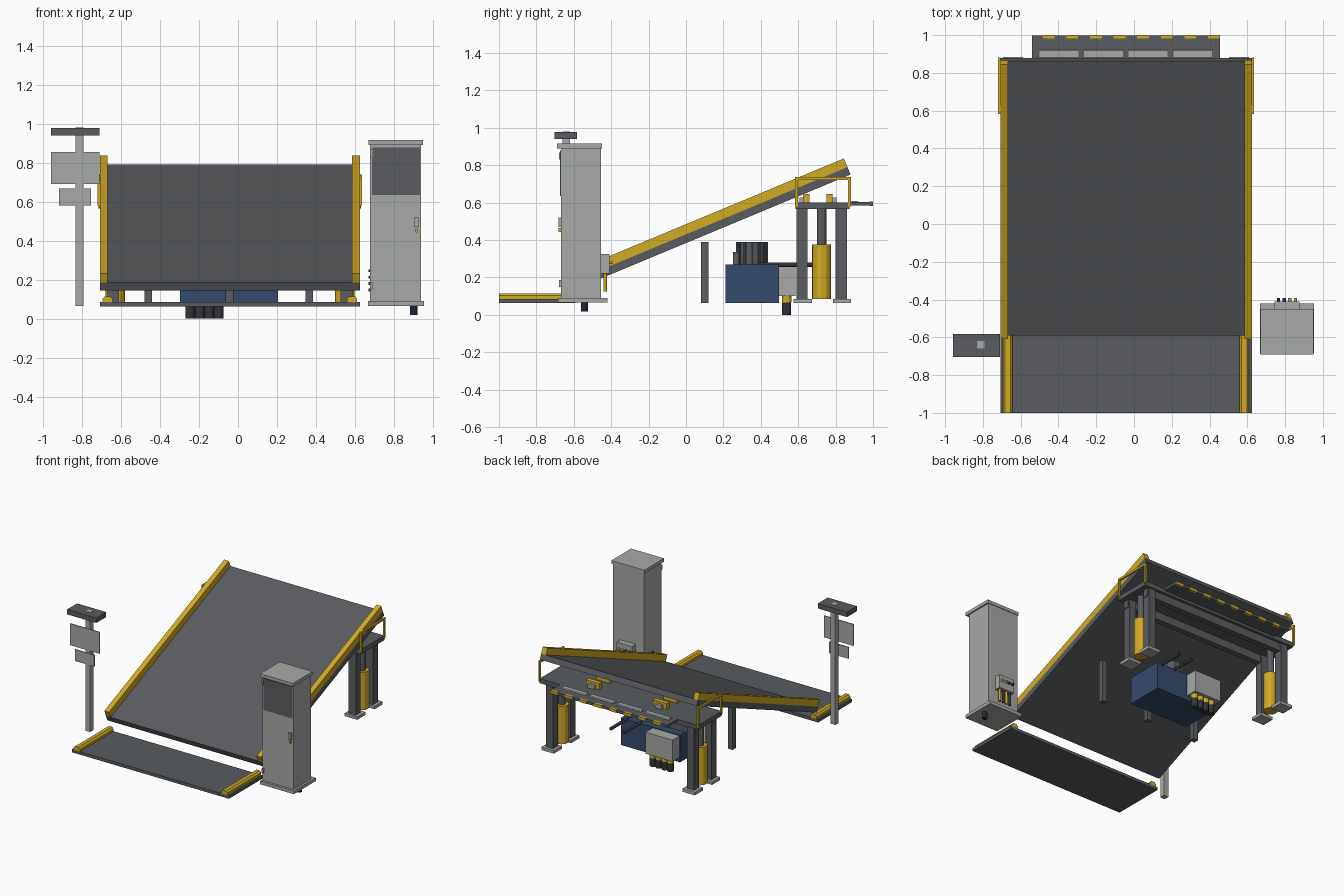
import bpy, bmesh, math
from mathutils import Vector

if "Cube" in bpy.data.objects:
    bpy.data.objects.remove(bpy.data.objects["Cube"], do_unlink=True)


def material(name, rgb):
    m = bpy.data.materials.new(name)
    m.use_nodes = True
    m.diffuse_color = (*rgb, 1)
    m.node_tree.nodes["Principled BSDF"].inputs["Base Color"].default_value = (*rgb, 1)
    return m


STEEL = material("dark steel", (0.100, 0.107, 0.115))
GREY = material("light grey", (0.39, 0.40, 0.385))
YELLOW = material("safety yellow", (0.64, 0.41, 0.018))
BLUE = material("tank blue", (0.037, 0.070, 0.145))
NAVY = material("gland navy", (0.014, 0.022, 0.040))
BLACK = material("hose black", (0.035, 0.036, 0.040))

CX = -0.042  # centre line of the dock


def finish(name, bm, mat):
    bmesh.ops.recalc_face_normals(bm, faces=bm.faces)
    me = bpy.data.meshes.new(name)
    bm.to_mesh(me)
    bm.free()
    me.materials.append(mat)
    ob = bpy.data.objects.new(name, me)
    bpy.context.collection.objects.link(ob)
    return ob


def box(name, x, y, z, mat):
    """Box from (min, max) pairs."""
    bm = bmesh.new()
    bmesh.ops.create_cube(bm, size=1)
    for v in bm.verts:
        v.co = Vector([r[0] + (c + 0.5) * (r[1] - r[0]) for c, r in zip(v.co, (x, y, z))])
    return finish(name, bm, mat)


def prism(name, pts, span, axis, mat):
    """Profile extruded along x (points are y, z) or along y (points are x, z)."""
    bm = bmesh.new()
    put = (lambda p, s: (s, p[0], p[1])) if axis == "x" else (lambda p, s: (p[0], s, p[1]))
    face = bm.faces.new([bm.verts.new(put(p, span[0])) for p in pts])
    ext = bmesh.ops.extrude_face_region(bm, geom=[face])
    d = span[1] - span[0]
    bmesh.ops.translate(bm, verts=[g for g in ext["geom"] if isinstance(g, bmesh.types.BMVert)],
                        vec=(d, 0, 0) if axis == "x" else (0, d, 0))
    return finish(name, bm, mat)


def rod(name, a, b, r, mat, sides=12):
    """Cylinder between two points."""
    a, b = Vector(a), Vector(b)
    bm = bmesh.new()
    bmesh.ops.create_cone(bm, cap_ends=True, segments=sides, radius1=r, radius2=r, depth=(b - a).length)
    bm.transform((b - a).to_track_quat("Z", "Y").to_matrix().to_4x4())
    bmesh.ops.translate(bm, verts=bm.verts, vec=(a + b) / 2)
    return finish(name, bm, mat)


def mirrored(x, side):
    """x range on the -x side, or its mirror about the centre line."""
    return x if side == "right" else (2 * CX - x[1], 2 * CX - x[0])


# Tilted deck and its side rails
low, high = Vector((-0.573, 0.145)), Vector((0.88, 0.75))
along = (high - low).normalized()
up = Vector((-along.y, along.x))


def slope_strip(name, h0, h1, x, mat):
    prism(name, [low + up * h0, high + up * h0, high + up * h1, low + up * h1], x, "x", mat)


slope_strip("deck", 0, 0.043, (-0.708, 0.624), STEEL)

# Entry plate
box("entry_plate", (-0.708, 0.624), (-1.0, -0.59), (0.062, 0.085), STEEL)

for side in ("right", "left"):
    slope_strip(f"{side}_rail", 0.043, 0.093, mirrored((-0.708, -0.668), side), YELLOW)

    # Chamfered curb on the entry plate
    s = 1 if side == "right" else -1
    prof = [(-0.652, 0.085), (-0.600, 0.085), (-0.600, 0.102), (-0.612, 0.115), (-0.640, 0.115), (-0.652, 0.102)]
    prism(f"{side}_entry_curb", [(CX + s * p[0], p[1]) for p in prof], (-1.0, -0.59), "y", YELLOW)

    # Columns with foot plates
    for end, y in (("front", 0.62), ("rear", 0.83)):
        box(f"{side}_{end}_column", mirrored((-0.67, -0.61), side), (y - 0.03, y + 0.03), (0.085, 0.565), STEEL)
        box(f"{side}_{end}_foot", mirrored((-0.693, -0.587), side), (y - 0.045, y + 0.053), (0.062, 0.085), GREY)

    # Lifting cylinder and piston between the columns
    cx = sum(mirrored((-0.68, -0.58), side)) / 2
    rod(f"{side}_lift_cylinder", (cx, 0.725, 0.085), (cx, 0.725, 0.375), 0.05, YELLOW)
    rod(f"{side}_lift_piston", (cx, 0.725, 0.375), (cx, 0.725, 0.565), 0.025, STEEL)

    # Guard hoop on the table edge
    gx = mirrored((-0.72, -0.708), side)
    box(f"{side}_guard_front_bar", gx, (0.583, 0.598), (0.58, 0.735), YELLOW)
    box(f"{side}_guard_rear_bar", gx, (0.866, 0.882), (0.58, 0.735), YELLOW)
    box(f"{side}_guard_top_bar", gx, (0.583, 0.882), (0.722, 0.738), YELLOW)

    # Clamp blocks on the table
    bx = mirrored((-0.385, -0.27), side)
    for end, y, d in (("front", 0.643, -1), ("rear", 0.767, 1)):
        box(f"{side}_{end}_clamp", bx, (y - 0.017, y + 0.017), (0.60, 0.645), YELLOW)
        tab = sorted((y + d * 0.017, y + d * 0.037))
        box(f"{side}_{end}_clamp_tab", (bx[0] + 0.03, bx[1] - 0.03), tab, (0.60, 0.628), GREY)

# Table and cross beams
box("table", (-0.714, 0.630), (0.585, 0.873), (0.565, 0.60), STEEL)
for end, y in (("front", 0.62), ("rear", 0.83)):
    box(f"{end}_cross_beam", (-0.675, 0.591), (y - 0.022, y + 0.022), (0.505, 0.565), STEEL)

# Rear lip with hinge plates and hazard stripes
box("rear_lip", (-0.54, 0.455), (0.873, 0.998), (0.585, 0.603), STEEL)
for i in range(4):
    x = -0.50 + i * 0.236
    prism(f"hinge_plate_{i + 1}", [(0.885, 0.603), (0.925, 0.603), (0.919, 0.608), (0.885, 0.608)],
          (x, x + 0.205), "x", GREY)
for i in range(8):
    x = -0.483 + i * 0.125
    box(f"hazard_stripe_{i + 1}", (x, min(x + 0.0625, 0.456)), (0.981, 1.0), (0.583, 0.605), YELLOW)

# Deck support posts
for i, x in enumerate((-0.46, -0.043, 0.365)):
    box(f"support_post_{i + 1}", (x - 0.02, x + 0.02), (0.08, 0.12), (0.062, 0.39), STEEL)

# Hydraulic unit: tank, finned motor, valve box, hoses
box("tank", (-0.297, 0.204), (0.21, 0.498), (0.062, 0.27), BLUE)
rod("motor", (-0.046, 0.353, 0.27), (-0.046, 0.353, 0.39), 0.076, STEEL, 16)
for i in range(12):
    a = math.tau * i / 12
    c = Vector((-0.046, 0.353, 0.27))
    tip = c + Vector((math.cos(a), math.sin(a), 0)) * 0.077
    rod(f"motor_fin_{i + 1}", tip, tip + Vector((0, 0, 0.12)), 0.009, STEEL, 4)
box("motor_terminal_box", (-0.085, -0.005), (0.25, 0.285), (0.27, 0.335), STEEL)
box("valve_box", (-0.295, -0.065), (0.498, 0.585), (0.10, 0.265), GREY)
for i in range(4):
    x = -0.245 + i * 0.049
    rod(f"connector_{i + 1}", (x, 0.538, 0.0), (x, 0.538, 0.07), 0.024, BLACK)
    rod(f"connector_ring_{i + 1}", (x, 0.538, 0.065), (x, 0.538, 0.105), 0.026, YELLOW)
for i, x in enumerate((0.05, 0.16)):
    rod(f"hose_{i + 1}", (x, 0.38, 0.268), (x, 0.685, 0.268), 0.012, BLACK)

# Control cabinet
box("cabinet_body", (0.677, 0.938), (-0.668, -0.455), (0.09, 0.89), GREY)
box("cabinet_base", (0.667, 0.954), (-0.685, -0.42), (0.065, 0.09), GREY)
box("cabinet_top", (0.669, 0.949), (-0.69, -0.45), (0.89, 0.915), GREY)
box("cabinet_window", (0.687, 0.932), (-0.673, -0.667), (0.635, 0.878), STEEL)
box("cabinet_handle", (0.903, 0.925), (-0.682, -0.668), (0.47, 0.52), GREY)
box("cabinet_lock", (0.909, 0.921), (-0.681, -0.668), (0.443, 0.463), YELLOW)
for i, z in enumerate((0.15, 0.83)):
    box(f"cabinet_hinge_{i + 1}", (0.677, 0.689), (-0.68, -0.668), (z, z + 0.037), GREY)
rod("cabinet_floor_gland", (0.90, -0.543, 0.018), (0.90, -0.543, 0.065), 0.019, NAVY)
for i in range(4):
    z = 0.147 + i * 0.033
    rod(f"cabinet_side_gland_{i + 1}", (0.668, -0.56, z), (0.678, -0.56, z), 0.007, BLACK)

# Junction box on the cabinet back with its plugs
box("junction_box", (0.745, 0.875), (-0.455, -0.41), (0.22, 0.325), GREY)
for i, m in enumerate((NAVY, BLACK, GREY, YELLOW)):
    x = 0.765 + i * 0.03
    rod(f"junction_button_{i + 1}", (x, -0.41, 0.28), (x, -0.392, 0.28), 0.009, m)
    rod(f"junction_plug_{i + 1}", (x, -0.432, 0.125), (x, -0.432, 0.22), 0.009, YELLOW if i % 2 else BLACK)

# Signal post with lamp box and signs
box("signal_post", (-0.832, -0.792), (-0.66, -0.62), (0.065, 0.981), GREY)
box("signal_lamp_box", (-0.958, -0.71), (-0.703, -0.583), (0.94, 0.978), STEEL)
box("large_sign", (-0.958, -0.71), (-0.667, -0.659), (0.69, 0.855), GREY)
box("small_sign", (-0.917, -0.753), (-0.667, -0.659), (0.58, 0.668), GREY)
